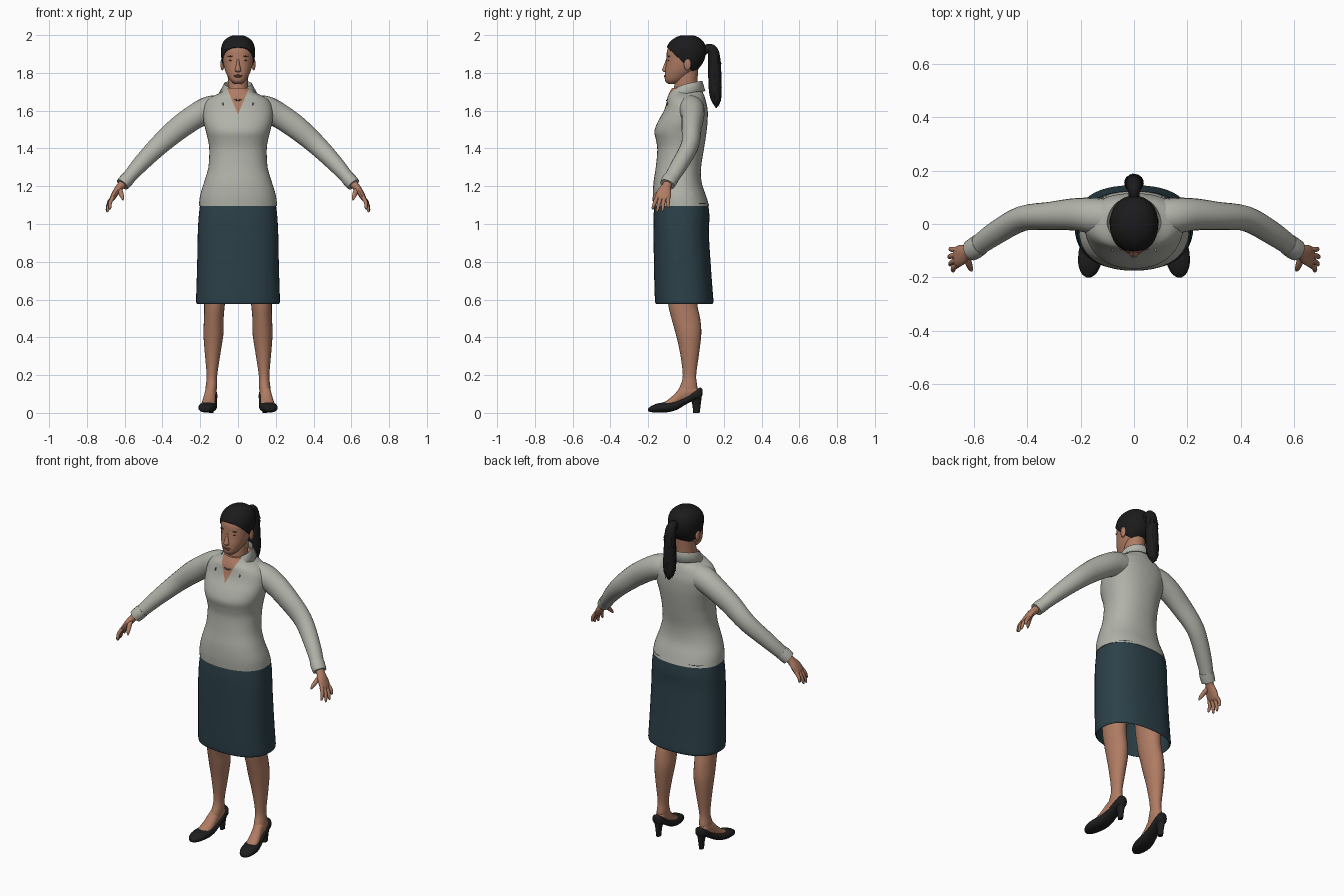
import bpy, bmesh, math, random
from mathutils import Vector, Matrix

random.seed(4)


def material(name, rgb):
    m = bpy.data.materials.new(name)
    m.diffuse_color = (*rgb, 1)
    return m


SKIN = material("skin", (0.43, 0.20, 0.125))
SHIRT = material("shirt_grey", (0.44, 0.45, 0.40))
SKIRT = material("skirt_teal", (0.025, 0.052, 0.066))
HAIR = material("hair_black", (0.011, 0.011, 0.012))
SHOE = material("shoe_black", (0.013, 0.013, 0.014))
LIP = material("lip_brown", (0.27, 0.09, 0.065))
EYE = material("eye_dark", (0.06, 0.035, 0.025))
BEAD = material("bead_grey", (0.10, 0.10, 0.10))


def spline(rows, k=4):
    """Resample rows of numbers with a Catmull-Rom curve."""
    out = []
    for i in range(len(rows) - 1):
        p = [rows[max(0, i - 1)], rows[i], rows[i + 1], rows[min(len(rows) - 1, i + 2)]]
        for j in range(k):
            t = j / k
            out.append([0.5 * (2 * b + (c - a) * t + (2 * a - 5 * b + 4 * c - d) * t * t
                               + (3 * b - a - 3 * c + d) * t ** 3) for a, b, c, d in zip(*p)])
    return out + [list(rows[-1])]


def finish(name, bm, mats, mirror=False):
    bmesh.ops.recalc_face_normals(bm, faces=bm.faces)
    me = bpy.data.meshes.new(name)
    bm.to_mesh(me)
    bm.free()
    for m in mats if isinstance(mats, list) else [mats]:
        me.materials.append(m)
    ob = bpy.data.objects.new(name, me)
    bpy.context.collection.objects.link(ob)
    if mirror:
        ob.modifiers.new("mirror", "MIRROR").use_mirror_merge = False
    return ob


def skin_rings(rings, bm=None, caps=True, closed=True):
    bm = bm or bmesh.new()
    vs = [[bm.verts.new(p) for p in r] for r in rings]
    n = len(vs[0])
    for a, b in zip(vs, vs[1:]):
        for i in range(n if closed else n - 1):
            j = (i + 1) % n
            bm.faces.new((a[i], a[j], b[j], b[i]))
    if caps:
        bm.faces.new(vs[0])
        bm.faces.new(vs[-1])
    return bm


def stack(rows, n=32, power=2.0, axis="z", k=4):
    """Rows of (position, centre x, half width, low, high) along an axis."""
    rings = []
    for q, cx, rx, lo, hi in spline(rows, k):
        ring = []
        for i in range(n):
            a = math.tau * i / n
            c, s = math.cos(a), math.sin(a)
            x = cx + rx * math.copysign(abs(c) ** (2 / power), c)
            w = (lo + hi) / 2 + (hi - lo) / 2 * math.copysign(abs(s) ** (2 / power), s)
            ring.append((x, w, q) if axis == "z" else (x, q, w))
        rings.append(ring)
    return skin_rings(rings)


def tube(rows, n=20, ref=(0, 1, 0), bm=None, k=4):
    """Rows of (x, y, z, thickness, breadth) along a path."""
    rows = spline(rows, k)
    pts = [Vector(r[:3]) for r in rows]
    rings = []
    for i, r in enumerate(rows):
        t = (pts[min(i + 1, len(pts) - 1)] - pts[max(i - 1, 0)]).normalized()
        u = t.cross(Vector(ref)).normalized()
        v = u.cross(t)
        rings.append([pts[i] + u * max(r[3], .001) * math.cos(math.tau * j / n)
                      + v * max(r[4], .001) * math.sin(math.tau * j / n) for j in range(n)])
    return skin_rings(rings, bm)


def ball(bm, loc, size):
    bmesh.ops.create_uvsphere(bm, u_segments=16, v_segments=10, radius=1,
                              matrix=Matrix.Translation(loc) @ Matrix.Diagonal((*size, 1)))


# Blouse body, with the neck opening cut as a V
body = stack([(1.095, 0, .207, -.172, .123), (1.15, 0, .201, -.175, .106), (1.22, 0, .180, -.172, .083),
              (1.30, 0, .157, -.160, .080), (1.39, 0, .152, -.152, .094), (1.44, 0, .158, -.158, .102),
              (1.49, 0, .170, -.167, .109), (1.54, 0, .182, -.150, .114), (1.60, 0, .186, -.117, .115),
              (1.64, 0, .175, -.104, .108), (1.67, 0, .145, -.098, .100), (1.695, 0, .095, -.088, .090),
              (1.72, 0, .070, -.074, .080)], n=48, power=2.25)
for s in (1, -1):
    bmesh.ops.bisect_plane(body, geom=body.verts[:] + body.edges[:] + body.faces[:],
                           plane_co=(0, 0, 1.58), plane_no=(s, 0, -.42))
for f in body.faces:
    c = f.calc_center_median()
    if c.z > 1.719 or (c.y < -.03 and abs(c.x) < .42 * (c.z - 1.58)):
        f.material_index = 1
finish("blouse", body, [SHIRT, SKIN])

# Sleeves and cuffs
finish("sleeve", tube([(.08, .02, 1.613, .070, .070), (.15, .030, 1.606, .071, .068), (.22, .036, 1.573, .066, .061),
                       (.315, .030, 1.507, .062, .053), (.42, .020, 1.415, .053, .047),
                       (.52, -.035, 1.313, .043, .044), (.59, -.085, 1.232, .034, .038)]), SHIRT, True)
finish("cuff", tube([(.578, -.077, 1.246, .037, .041), (.595, -.089, 1.228, .038, .042),
                     (.612, -.099, 1.209, .036, .040)], k=2), SHIRT, True)

# Folded collar, open at the front
rings = [[], [], []]
for i in range(41):
    t = i / 20 - 1
    a, b, e = math.radians(140 * t), math.radians(127 * t), abs(t)
    rings[0].append((.070 * math.sin(a), .010 + .070 * math.cos(a), 1.69))
    rings[1].append((.074 * math.sin(a), .010 + .076 * math.cos(a), 1.755 - .035 * e ** 2))
    rings[2].append((.100 * math.sin(b), .008 + .092 * math.cos(b) - .055 * e ** 3, 1.703 - .075 * e ** 4))
collar = finish("collar", skin_rings(rings, caps=False, closed=False), SHIRT)
sol = collar.modifiers.new("thickness", "SOLIDIFY")
sol.thickness, sol.offset = .006, 0

# Hollow skirt, turned in at the hem
finish("skirt", stack([(1.11, 0, .200, -.166, .117), (1.04, 0, .208, -.172, .124), (.95, 0, .213, -.172, .121),
                       (.80, 0, .216, -.170, .130), (.66, 0, .220, -.167, .140), (.595, 0, .222, -.164, .145),
                       (.578, 0, .218, -.160, .141), (.59, 0, .211, -.154, .135), (.70, 0, .208, -.155, .128),
                       (1.0, 0, .198, -.158, .110)], n=48, power=2.4), SKIRT)

# Legs and feet
finish("leg", stack([(.92, .112, .076, -.105, .085), (.72, .118, .064, -.105, .065), (.58, .124, .055, -.095, .060),
                     (.50, .128, .052, -.077, .075), (.42, .130, .053, -.055, .081), (.32, .134, .042, -.032, .070),
                     (.20, .138, .028, -.017, .054), (.14, .141, .030, -.032, .060),
                     (.09, .145, .028, -.055, .060)], n=24), SKIN, True)
finish("foot", stack([(.07, .142, .018, .085, .125), (.03, .143, .029, .075, .150), (-.02, .147, .030, .045, .143),
                      (-.06, .153, .034, .025, .100), (-.10, .159, .036, .015, .067),
                      (-.14, .165, .030, .012, .045)], n=20, axis="y"), SKIN, True)

# Heeled shoes
finish("shoe", stack([(.087, .142, .010, .095, .125), (.075, .142, .028, .075, .134), (.04, .143, .034, .065, .115),
                      (0, .146, .035, .045, .086), (-.05, .152, .042, .016, .066), (-.10, .160, .047, .003, .058),
                      (-.15, .166, .043, .002, .050), (-.185, .169, .028, .004, .036),
                      (-.20, .170, .009, .010, .024)], n=24, power=2.3, axis="y"), SHOE, True)
finish("heel", stack([(.095, .142, .028, .015, .084), (.05, .142, .016, .032, .079), (0, .142, .012, .038, .072)],
                     n=16), SHOE, True)

# Hands: palm, four fingers and thumb
hand = tube([(.600, -.092, 1.222, .026, .028), (.622, -.103, 1.200, .021, .025), (.645, -.115, 1.170, .018, .038),
             (.664, -.124, 1.138, .014, .040), (.671, -.127, 1.125, .008, .034)], n=16)
for i, tip in enumerate([(.680, -.178, 1.078), (.693, -.154, 1.063), (.697, -.125, 1.067), (.692, -.094, 1.085)]):
    base = Vector((.662, -.153 + .019 * i, 1.142))
    tip = Vector(tip)
    mid = base.lerp(tip, .5) + Vector((.006, 0, .002))
    end = base.lerp(tip, .9)
    tube([(*base, .011, .011), (*mid, .010, .010), (*end, .007, .007), (*tip, .002, .002)], 10, bm=hand, k=3)
tube([(.628, -.118, 1.188, .013, .013), (.620, -.148, 1.163, .013, .012), (.612, -.168, 1.140, .009, .009),
      (.608, -.177, 1.125, .002, .002)], 10, bm=hand, k=3)
finish("hand", hand, SKIN, True)

# Head and neck
head_rows = [(1.742, 0, .020, -.095, -.05), (1.76, 0, .042, -.111, -.01), (1.80, 0, .064, -.112, .04),
             (1.84, 0, .076, -.107, .075), (1.88, 0, .082, -.103, .092), (1.92, 0, .083, -.100, .096),
             (1.955, 0, .073, -.082, .085), (1.98, 0, .049, -.052, .060), (1.993, 0, .018, -.018, .028)]
finish("head", stack(head_rows, power=2.15), SKIN)
finish("neck", stack([(1.62, 0, .062, -.078, .06), (1.70, 0, .055, -.066, .06), (1.75, 0, .054, -.060, .06),
                      (1.82, 0, .055, -.050, .065)]), SKIN)
finish("nose", stack([(1.878, 0, .007, -.104, -.08), (1.845, 0, .010, -.116, -.08), (1.817, 0, .017, -.127, -.08),
                      (1.808, 0, .016, -.122, -.08), (1.803, 0, .010, -.112, -.08)], n=14), SKIN)

# Facial features
for name, loc, size, mat in [("ear", (.083, .008, 1.845), (.010, .019, .032), SKIN),
                             ("eye", (.033, -.090, 1.866), (.014, .007, .005), EYE),
                             ("brow", (.034, -.091, 1.888), (.021, .008, .003), EYE)]:
    bm = bmesh.new()
    ball(bm, loc, size)
    finish(name, bm, mat, True)
bm = bmesh.new()
ball(bm, (0, -.107, 1.787), (.025, .009, .004))
ball(bm, (0, -.107, 1.780), (.021, .010, .005))
finish("lips", bm, LIP)

# Swept-back hair: a larger head shell trimmed along the hairline
hair = stack([(z + .006, x, r + .007, f - .006, b + .010) for z, x, r, f, b in head_rows], power=2.15)
bmesh.ops.bisect_plane(hair, geom=hair.verts[:] + hair.edges[:] + hair.faces[:],
                       plane_co=(0, 0, 1.842), plane_no=(0, .93, 1), clear_inner=True)
cap = finish("hair", hair, HAIR)
sol = cap.modifiers.new("thickness", "SOLIDIFY")
sol.thickness = .010

# Ponytail with ragged tufts
tail_rows = [(0, .085, 1.905, .020, .020), (0, .118, 1.930, .024, .022), (0, .146, 1.905, .030, .030),
             (0, .152, 1.80, .035, .034), (0, .155, 1.70, .033, .037), (0, .160, 1.65, .024, .028),
             (0, .160, 1.615, .003, .003)]
tail = tube(tail_rows, n=14, ref=(1, 0, 0))
for i in range(60):
    a = random.uniform(-.25, math.pi + .25)
    out = Vector((math.cos(a), math.sin(a), 0))
    z = random.uniform(1.64, 1.88)
    at = Vector((0, .153, z)) + out * (.026 if z > 1.68 else .018)
    d = (out * .55 + Vector((0, 0, -1))).normalized()
    bmesh.ops.create_cone(tail, cap_ends=True, segments=5, radius1=.010, radius2=0, depth=.045,
                          matrix=Matrix.Translation(at) @ d.to_track_quat("Z", "Y").to_matrix().to_4x4())
finish("ponytail", tail, HAIR)

# Bead necklace
bm = bmesh.new()
for i in range(9):
    t = i / 4 - 1
    ball(bm, (.036 * t, -.101 + .014 * t * t, 1.655 + .016 * t * t), (.0045, .0045, .0045))
finish("necklace", bm, BEAD)

# Smooth shading with sharp edges kept
for ob in bpy.context.scene.objects:
    ob.select_set(True)
    bpy.context.view_layer.objects.active = ob
bpy.ops.object.shade_smooth_by_angle(angle=math.radians(40))
